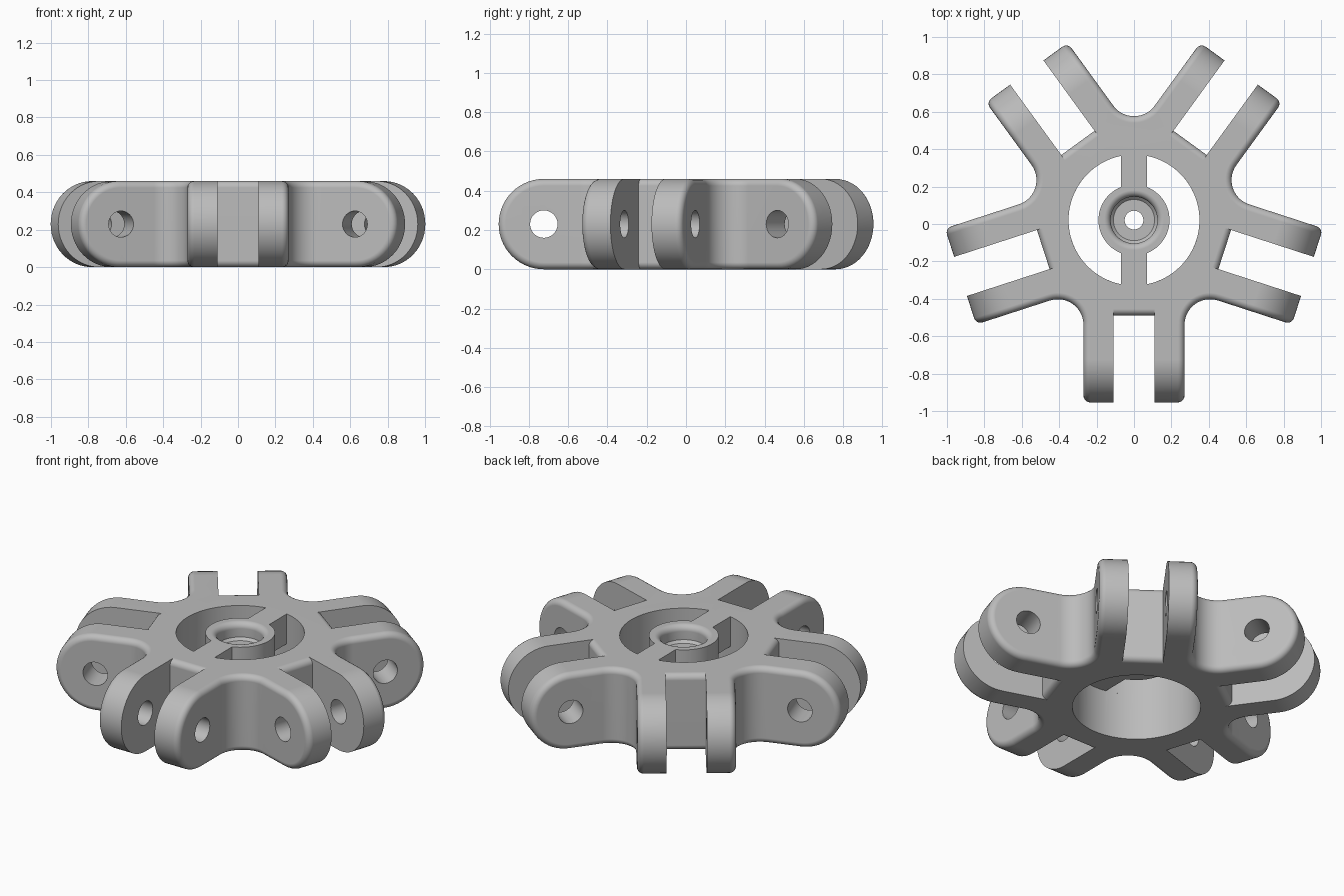
import bpy, bmesh, math
from mathutils import Matrix, Vector

cube = bpy.data.objects.get("Cube")
if cube:
    bpy.data.objects.remove(cube)

ARMS = 5
H = 0.46            # thickness
HALF = 0.27         # half width of a forked arm
PIVOT = 0.745       # radius of the pin holes
FILLET = 0.137      # valley radius between arms
EDGE = 0.035        # rounded rim
RING = 0.35         # central opening
SLOT_FLOOR = 0.51
CENTRE = Matrix.Translation((0, 0.021, 0))
STEP = math.tau / ARMS


def arm_matrix(k):
    return Matrix.Rotation(-math.pi / 2 + k * STEP, 4, "Z")


def make_object(name, bm):
    bmesh.ops.recalc_face_normals(bm, faces=bm.faces)
    bm.transform(CENTRE)
    mesh = bpy.data.meshes.new(name)
    bm.to_mesh(mesh)
    bm.free()
    obj = bpy.data.objects.new(name, mesh)
    bpy.context.collection.objects.link(obj)
    return obj


def prism(bm, points, offset, matrix=Matrix()):
    """Extrude a closed 3D outline along an offset."""
    a = [bm.verts.new(matrix @ Vector(p)) for p in points]
    b = [bm.verts.new(matrix @ (Vector(p) + Vector(offset))) for p in points]
    bm.faces.new(a)
    bm.faces.new(b)
    for i in range(len(a)):
        j = (i + 1) % len(a)
        bm.faces.new((a[i], a[j], b[j], b[i]))


def arc(radius, start, end, n):
    angles = [start + (end - start) * i / n for i in range(n + 1)]
    return [(radius * math.cos(t), radius * math.sin(t)) for t in angles]


def lathe(bm, profile, n=64):
    """Closed solid of revolution about z from (radius, height) pairs."""
    rings = [[bm.verts.new((x, y, z)) for x, y in arc(r, 0, math.tau, n)[:-1]]
             for r, z in profile]
    bm.faces.new(rings[0])
    bm.faces.new(rings[-1])
    for lo, hi in zip(rings, rings[1:]):
        for i in range(n):
            j = (i + 1) % n
            bm.faces.new((lo[i], lo[j], hi[j], hi[i]))


# Body: star outline with filleted valleys and half-round arm tips
bm = bmesh.new()
bottom, top = [], []


def add_column(x, y):
    pair = bm.verts.new((x, y, 0)), bm.verts.new((x, y, H))
    bottom.append(pair[0])
    top.append(pair[1])
    return pair


valley = (HALF + FILLET) / math.sin(STEP / 2)
TIP = 28
for k in range(ARMS):
    m = arm_matrix(k)
    rows = []
    for v in (-HALF, HALF):
        p = m @ Vector((PIVOT, v, 0))
        lo, hi = add_column(p.x, p.y)
        curve = arc(H / 2, -math.pi / 2, math.pi / 2, TIP)[1:-1]
        mid = [bm.verts.new(m @ Vector((PIVOT + u, v, H / 2 + z))) for u, z in curve]
        rows.append([lo] + mid + [hi])
        bm.faces.new(rows[-1])
    for i in range(TIP):
        bm.faces.new((rows[0][i], rows[1][i], rows[1][i + 1], rows[0][i + 1]))
    d = -math.pi / 2 + (k + 0.5) * STEP
    for x, y in arc(FILLET, d + math.radians(234), d + math.radians(126), 14):
        add_column(valley * math.cos(d) + x, valley * math.sin(d) + y)
bm.faces.new(bottom)
bm.faces.new(top)
count = len(bottom)
per_arm = count // ARMS
for i in range(count):
    if i % per_arm:                       # the tip already closes the arm end
        j = (i + 1) % count
        bm.faces.new((bottom[i], bottom[j], top[j], top[i]))
    # the last valley column joins the next arm's first column
bmesh.ops.recalc_face_normals(bm, faces=bm.faces)
rim = [e for e in bm.edges if len(e.link_faces) == 2 and e.calc_face_angle() > 1]
bmesh.ops.bevel(bm, geom=rim, offset=EDGE, segments=5, profile=0.5,
                affect="EDGES", clamp_overlap=False)
hub = make_object("forked_hub", bm)

# Fork slots, with rounded upper and lower floor edges
slots = bmesh.new()
lower = [(SLOT_FLOOR - EDGE + x, EDGE + y)
         for x, y in arc(EDGE, -math.pi / 2, 0, 6)]
upper = [(u, H - z) for u, z in reversed(lower)]
side = [(1.2, -0.1), (lower[0][0], -0.1)] + lower + upper + [(upper[-1][0], H + 0.1), (1.2, H + 0.1)]
for k in range(ARMS):
    prism(slots, [(u, -0.11, z) for u, z in side], (0, 0.22, 0), arm_matrix(k))

# Pin holes across each fork
pins = bmesh.new()
for k in range(ARMS):
    circle = arc(0.07, 0, math.tau, 32)[:-1]
    prism(pins, [(PIVOT + x, -0.33, H / 2 + z) for x, z in circle], (0, 0.66, 0), arm_matrix(k))

# Open underside of the ring
well = bmesh.new()
lathe(well, [(RING, -0.1), (RING, 0.28)], 96)

# Two D-shaped openings that leave the crossbar and the boss
openings = bmesh.new()
BAR, BOSS = 0.07, 0.19
a, b = math.acos(BAR / RING), math.acos(BAR / BOSS)
d_shape = arc(RING, -a, a, 40) + arc(BOSS, b, -b, 24)
for s in (1, -1):
    prism(openings, [(s * x, y, 0.2) for x, y in d_shape], (0, 0, 0.4))

# Stepped bore with a rounded lip
bore = bmesh.new()
lip = [(0.16 - x, H - 0.035 + z) for x, z in arc(0.035, 0, math.pi / 2, 6)]
lathe(bore, [(0.05, 0.1), (0.05, 0.36), (0.11, 0.36), (0.125, 0.375)] + lip + [(0.16, 0.6)])

bpy.context.view_layer.objects.active = hub
hub.select_set(True)
for name, cutter_mesh in (("slot_cutter", slots), ("pin_cutter", pins), ("well_cutter", well),
                          ("opening_cutter", openings), ("bore_cutter", bore)):
    cutter = make_object(name, cutter_mesh)
    cutter.hide_render = True
    mod = hub.modifiers.new(name, "BOOLEAN")
    mod.operation, mod.solver, mod.object = "DIFFERENCE", "EXACT", cutter
    bpy.ops.object.modifier_apply(modifier=mod.name)
    bpy.data.objects.remove(cutter)

# Plain grey finish
grey = bpy.data.materials.new("plain_grey")
grey.use_nodes = True
colour = (0.5, 0.5, 0.5, 1)
grey.diffuse_color = colour
grey.node_tree.nodes["Principled BSDF"].inputs["Base Color"].default_value = colour
hub.data.materials.clear()
hub.data.materials.append(grey)

bpy.ops.object.shade_smooth_by_angle(angle=math.radians(30))
normals = hub.modifiers.new("even_normals", "WEIGHTED_NORMAL")
normals.keep_sharp = True
